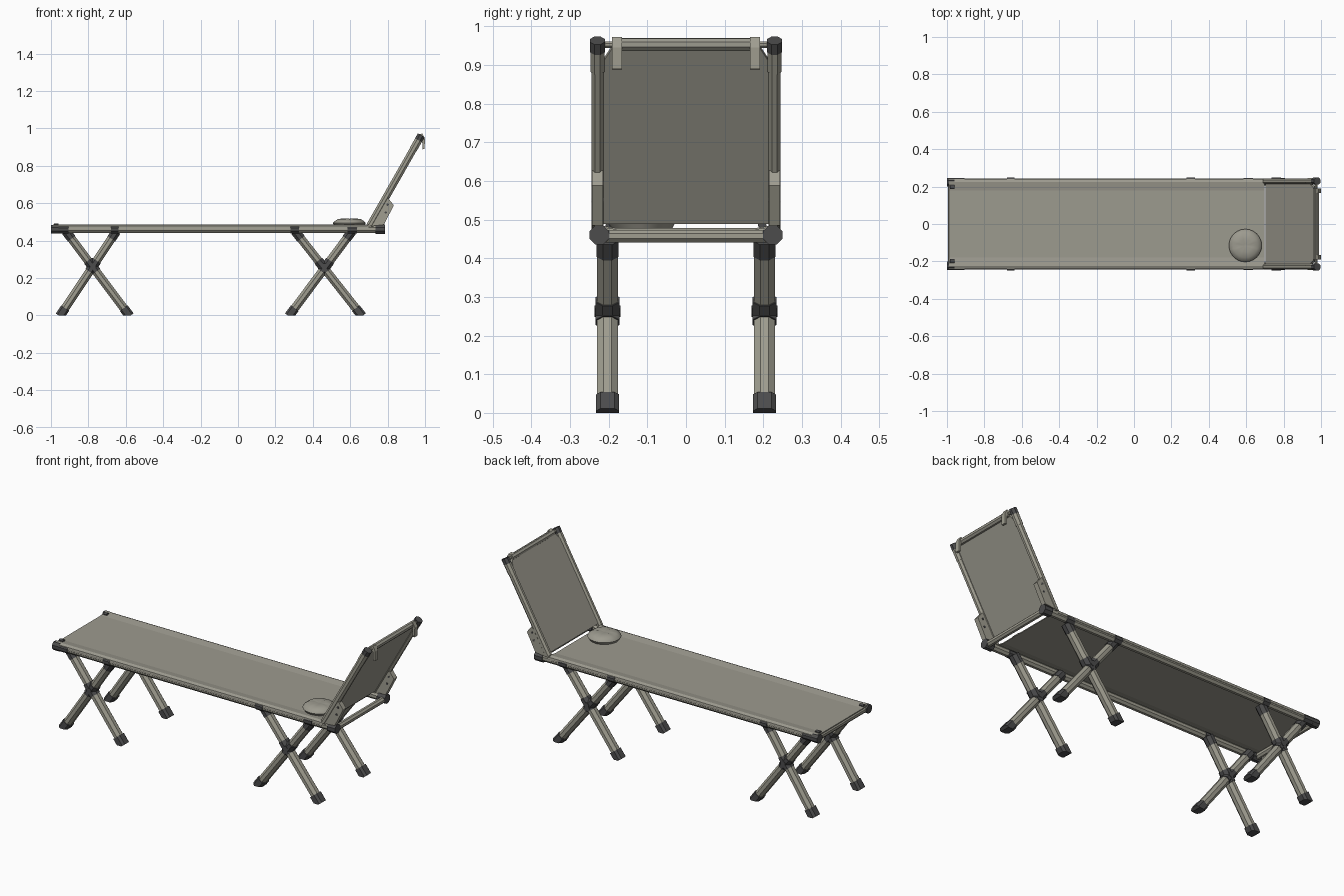
import bpy, bmesh, math
from mathutils import Vector

if "Cube" in bpy.data.objects:
    bpy.data.objects.remove(bpy.data.objects["Cube"])


def material(name, rgb):
    m = bpy.data.materials.new(name)
    m.diffuse_color = (*rgb, 1)
    m.use_nodes = True
    m.node_tree.nodes["Principled BSDF"].inputs["Base Color"].default_value = m.diffuse_color
    return m


FABRIC = material("olive grey canvas", (0.335, 0.325, 0.275))
FRAME = material("pale grey tube", (0.35, 0.34, 0.28))
DARK = material("dark plastic", (0.072, 0.072, 0.073))


def finish(bm, name, mat):
    bmesh.ops.recalc_face_normals(bm, faces=bm.faces[:])
    me = bpy.data.meshes.new(name)
    bm.to_mesh(me)
    bm.free()
    me.materials.append(mat)
    ob = bpy.data.objects.new(name, me)
    bpy.context.collection.objects.link(ob)
    return ob


def beam(name, p0, p1, w, h, mat, chamfer=0.3):
    """Octagonal bar from p0 to p1; w is measured along y (or x for cross bars)."""
    p0, p1 = Vector(p0), Vector(p1)
    d = (p1 - p0).normalized()
    side = Vector((1, 0, 0)) if abs(d.y) > 0.9 else Vector((0, 1, 0))
    up = d.cross(side).normalized()
    c = 1 - 2 * chamfer
    prof = [(1, -c), (1, c), (c, 1), (-c, 1), (-1, c), (-1, -c), (-c, -1), (c, -1)]
    bm = bmesh.new()
    rings = [[bm.verts.new(p + side * a * w / 2 + up * b * h / 2) for a, b in prof]
             for p in (p0, p1)]
    for i in range(8):
        j = (i + 1) % 8
        bm.faces.new((rings[0][i], rings[0][j], rings[1][j], rings[1][i]))
    bm.faces.new(rings[0])
    bm.faces.new(rings[1])
    # Anything below the floor is cut flat
    low = bmesh.ops.bisect_plane(bm, geom=bm.verts[:] + bm.edges[:] + bm.faces[:], plane_co=(0, 0, 0),
                                 plane_no=(0, 0, -1), clear_outer=True)["geom_cut"]
    edges = [e for e in low if isinstance(e, bmesh.types.BMEdge)]
    if edges:
        bmesh.ops.holes_fill(bm, edges=edges)
    return finish(bm, name, mat)


def extrude(name, outline, shift, mat):
    """Closed outline of 3D points extruded by a vector."""
    bm = bmesh.new()
    f = bm.faces.new([bm.verts.new(p) for p in outline])
    geo = bmesh.ops.extrude_face_region(bm, geom=[f])["geom"]
    bmesh.ops.translate(bm, vec=shift, verts=[v for v in geo if isinstance(v, bmesh.types.BMVert)])
    bm.faces.ensure_lookup_table()
    if not any(set(g.verts) == set(f.verts) for g in bm.faces if f.is_valid) if f.is_valid else True:
        bmesh.ops.holes_fill(bm, edges=[e for e in bm.edges if e.is_boundary])
    return finish(bm, name, mat)


def along(p0, p1, t):
    return Vector(p0).lerp(Vector(p1), t)


# Bed canvas wrapped over both rails, slightly sunken between them
half = [(0.243, 0.462), (0.240, 0.478), (0.225, 0.485), (0.205, 0.482), (0.18, 0.478)]
top = [(-y, z) for y, z in half] + [(y, z) for y, z in reversed(half)]
under = [(y * 0.985, z - 0.005) for y, z in reversed(top)]
extrude("bed_canvas", [(-0.99, y, z) for y, z in top + under], (1.688, 0, 0), FABRIC)

# Cross bars at both ends
beam("head_cross_bar", (0.768, -0.22, 0.457), (0.768, 0.22, 0.457), 0.032, 0.032, FRAME)
beam("foot_cross_bar", (-0.98, -0.22, 0.46), (-0.98, 0.22, 0.46), 0.03, 0.034, FRAME)

# Backrest axis in the xz plane
B0, B1 = (0.705, 0.48), (0.98, 0.963)
axis = Vector((B1[0] - B0[0], 0, B1[1] - B0[1])).normalized()
back = Vector((axis.z, 0, -axis.x))

for s, tag in ((-1, "front"), (1, "rear")):
    y = 0.224 * s
    # Side rail with caps and collars
    beam(tag + "_side_rail", (-0.99, y, 0.461), (0.77, y, 0.461), 0.036, 0.04, FRAME)
    for n, a, b, w, h in (("foot_cap", -1.0, -0.96, 0.046, 0.047), ("foot_sleeve", -0.96, -0.905, 0.046, 0.042),
                          ("head_sleeve", 0.585, 0.635, 0.042, 0.042), ("head_cap", 0.735, 0.785, 0.05, 0.05),
                          ("foot_collar", -0.68, -0.64, 0.047, 0.042), ("head_collar", 0.28, 0.325, 0.047, 0.042)):
        beam(f"{tag}_{n}", (a, y, 0.46), (b, y, 0.46), w, h, DARK)
    # Strap hooks at the foot corners
    beam(tag + "_corner_hook", (-0.985, 0.197 * s, 0.485), (-0.96, 0.197 * s, 0.485),
         0.022, 0.012, DARK)

    # Crossed legs
    yl = 0.203 * s
    for part, feet, tops in (("foot", (-0.95, -0.582), (-0.65, -0.92)),
                             ("head", (0.275, 0.66), (0.61, 0.305))):
        for k in (0, 1):
            p0, p1 = (feet[k], yl, 0.0), (tops[k], yl, 0.45)
            nm = f"{tag}_{part}_leg_{k + 1}"
            beam(nm, along(p0, p1, 0.06), along(p0, p1, 0.98), 0.054, 0.046, FRAME)
            beam(nm + "_tip", along(p0, p1, -0.01), along(p0, p1, 0.085), 0.06, 0.051, DARK, 0.2)
            beam(nm + "_joint", along(p0, p1, 0.52), along(p0, p1, 0.65), 0.063, 0.052, DARK)
            beam(nm + "_bracket", along(p0, p1, 0.91), p1, 0.058, 0.05, DARK)
        xc = (sum(feet) + sum(tops)) / 4
        beam(f"{tag}_{part}_pivot", (xc, yl - 0.034, 0.263), (xc, yl + 0.034, 0.263),
             0.03, 0.03, DARK)

    # Backrest rail and its cap
    yb = 0.229 * s
    b0, b1 = (B0[0], yb, B0[1]), (B1[0], yb, B1[1])
    beam(tag + "_back_rail", b0, along(b0, b1, 0.97), 0.031, 0.038, FRAME)
    beam(tag + "_back_cap", along(b0, b1, 0.945), b1, 0.038, 0.042, DARK)
    beam(tag + "_back_sleeve", along(b0, b1, 0.84), along(b0, b1, 0.945), 0.036, 0.041, FRAME)

    # Hinge plate behind the backrest, with dark rivets
    plate = [(0.69, 0.475), (0.78, 0.485), (0.833, 0.588), (0.803, 0.627), (0.782, 0.605)]
    extrude(tag + "_hinge_plate", [(px, (0.229 - 0.014) * s, pz) for px, pz in plate],
            (0, 0.028 * s, 0), FRAME)
    for i, (px, pz) in enumerate(((0.79, 0.55), (0.80, 0.592))):
        beam(f"{tag}_hinge_rivet_{i + 1}", (px, 0.213 * s, pz), (px, 0.245 * s, pz),
             0.012, 0.012, DARK)

    # Strap folded over the top bar
    ys = 0.178 * s
    strap = [(0.965, 0.967), (0.985, 0.972), (0.999, 0.945), (0.998, 0.89),
             (0.987, 0.888), (0.984, 0.94)]
    extrude(tag + "_top_strap", [(px, ys - 0.013, pz) for px, pz in strap], (0, 0.026, 0), FRAME)

# Backrest canvas, slightly in front of the rail centres, with clipped top corners
o0 = Vector((B0[0], 0, B0[1])) + axis * 0.012 - back * 0.01
L = 0.545
shape = [(-0.213, 0), (0.213, 0), (0.213, L - 0.06), (0.19, L - 0.02), (0.19, L),
         (-0.19, L), (-0.19, L - 0.02), (-0.213, L - 0.06)]
extrude("back_canvas", [o0 + axis * l + Vector((0, y, 0)) for y, l in shape], back * 0.014, FABRIC)

# Backrest top bar
t = Vector((B1[0], 0, B1[1])) - axis * 0.013 - back * 0.001
beam("back_top_bar", t + Vector((0, -0.19, 0)), t + Vector((0, 0.19, 0)), 0.032, 0.032, FABRIC)
beam("back_top_rod", t + Vector((0, -0.225, 0)), t + Vector((0, 0.225, 0)), 0.016, 0.016, FRAME)

# Round cushion: lathed profile with soft radial puckers
bm = bmesh.new()
prof = [(0.01, 0.516), (0.035, 0.519), (0.065, 0.514), (0.082, 0.503), (0.088, 0.493), (0.078, 0.478)]
N = 24
rings = []
for r, z in prof:
    ring = []
    for i in range(N):
        a = math.tau * i / N
        dip = 0.003 if i % 6 == 0 and 0.02 < r < 0.085 else 0
        ring.append(bm.verts.new((0.595 + r * math.cos(a), -0.115 + r * math.sin(a), z - dip)))
    rings.append(ring)
for a, b in zip(rings, rings[1:]):
    for i in range(N):
        j = (i + 1) % N
        bm.faces.new((a[i], a[j], b[j], b[i]))
bm.faces.new(rings[0])
bm.faces.new(rings[-1])
cushion = finish(bm, "round_cushion", FABRIC)
bpy.context.view_layer.objects.active = cushion
cushion.select_set(True)
bpy.ops.object.shade_smooth_by_angle(angle=math.radians(40))
